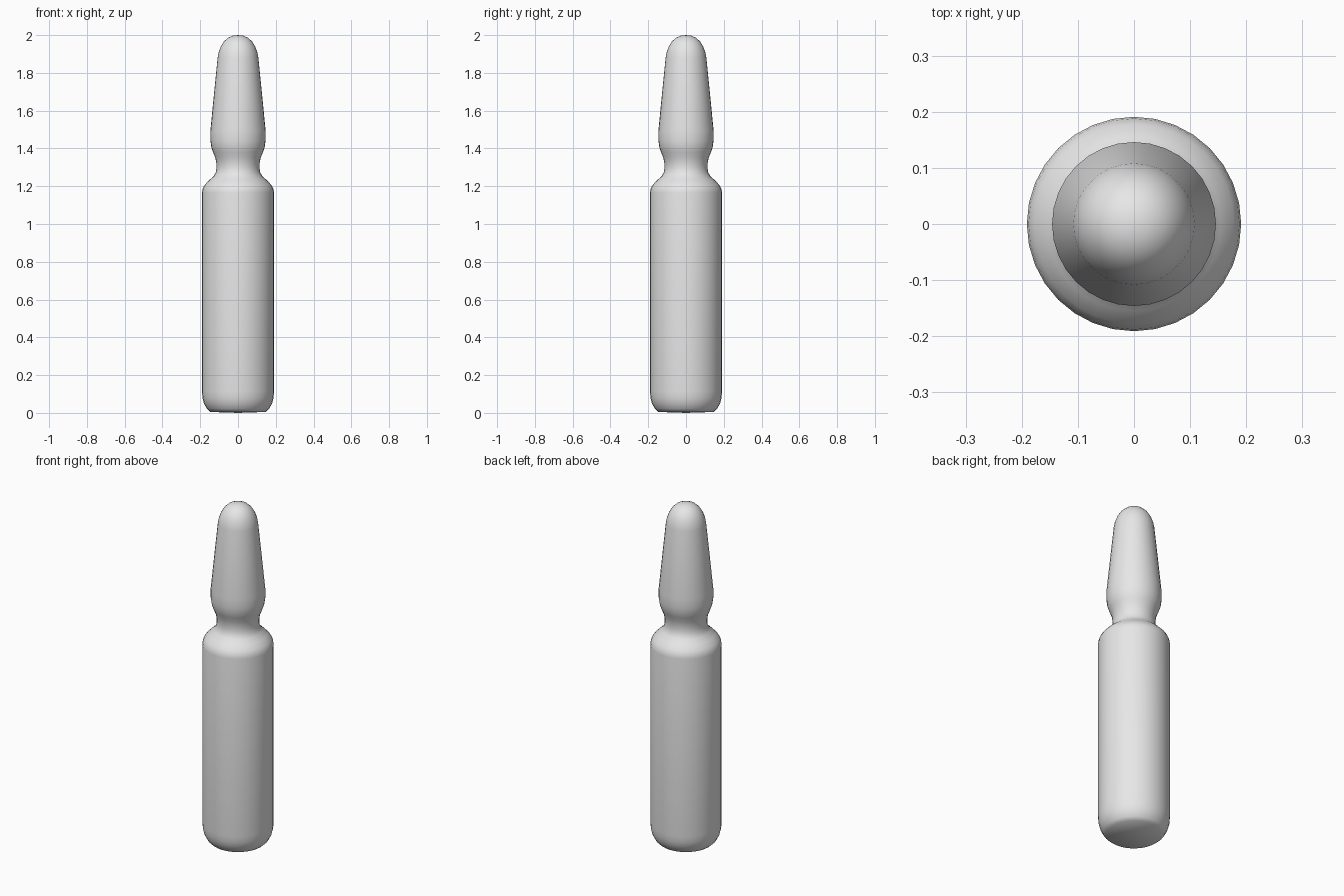
import bpy
import bmesh
from math import pi

cube = bpy.data.objects.get("Cube")
if cube:
    bpy.data.objects.remove(cube, do_unlink=True)

# Single grey material
grey = bpy.data.materials.new("light_grey")
grey.use_nodes = True
grey.diffuse_color = (0.8, 0.8, 0.8, 1)
grey.node_tree.nodes["Principled BSDF"].inputs["Base Color"].default_value = (0.8, 0.8, 0.8, 1)

# Silhouette (radius, height) from base centre to tip
PROFILE = [
    (0, 0), (0.147, 0.005), (0.165, 0.022), (0.181, 0.052), (0.188, 0.08), (0.191, 0.115),
    (0.191, 1.165), (0.188, 1.185), (0.178, 1.205), (0.155, 1.23), (0.13, 1.252),
    (0.118, 1.272), (0.114, 1.295), (0.114, 1.32), (0.12, 1.35), (0.132, 1.38),
    (0.141, 1.405), (0.146, 1.44), (0.146, 1.495), (0.127, 1.69), (0.108, 1.88),
    (0.103, 1.907), (0.092, 1.938), (0.075, 1.966), (0.053, 1.986), (0.027, 1.997), (0, 2),
]


def revolve(name, profile, sides):
    """Spin a silhouette around the vertical axis into a closed, smooth solid."""
    bm = bmesh.new()
    verts = [bm.verts.new((r, 0, z)) for r, z in profile]
    edges = [bm.edges.new(pair) for pair in zip(verts, verts[1:])]
    bmesh.ops.spin(bm, geom=verts + edges, cent=(0, 0, 0), axis=(0, 0, 1),
                   angle=2 * pi, steps=sides, use_duplicate=False)
    bmesh.ops.remove_doubles(bm, verts=bm.verts[:], dist=0.0005)
    bmesh.ops.recalc_face_normals(bm, faces=bm.faces[:])
    for face in bm.faces:
        face.smooth = True
    mesh = bpy.data.meshes.new(name)
    bm.to_mesh(mesh)
    bm.free()
    obj = bpy.data.objects.new(name, mesh)
    bpy.context.collection.objects.link(obj)
    mesh.materials.append(grey)
    return obj


# Sealed vial: rounded base, straight body, pinched neck, tapered domed tip
revolve("ampoule", PROFILE, 32)
